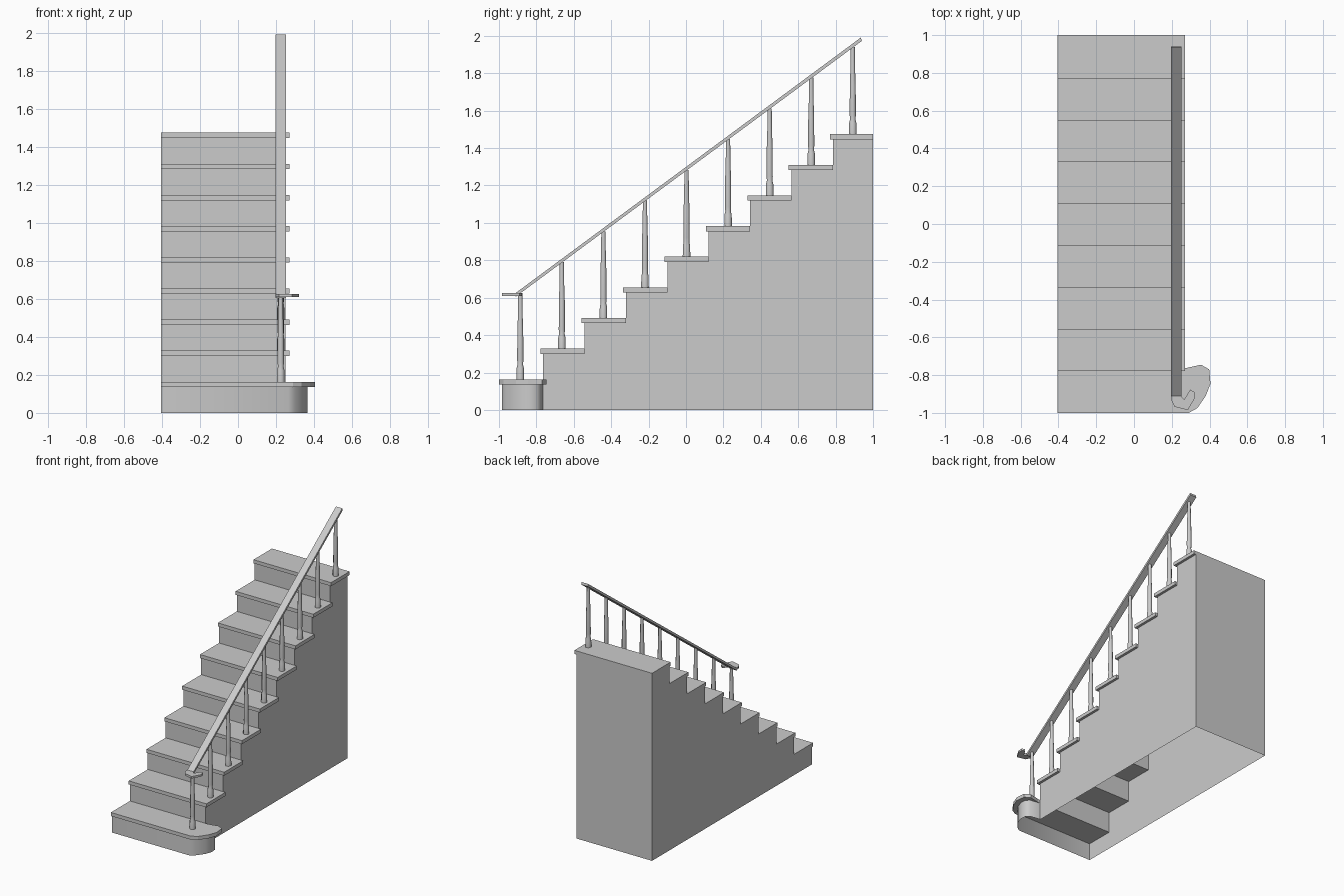
import bpy, bmesh, math
from mathutils import Vector

if "Cube" in bpy.data.objects:
    bpy.data.objects.remove(bpy.data.objects["Cube"])

STEPS, RISE, RUN = 9, 0.1638, 0.2213
LEFT, WALL, LIP = -0.405, 0.25, 0.27
RAIL_X, THICK = 0.225, 0.028


def front(i):
    return -1 + RUN * i


def prism(name, pts, offset, drop=(), caps=(True, True), smooth=None):
    """Extrude a closed outline; drop lists side faces left open."""
    bm = bmesh.new()
    off = Vector(offset)
    a = [bm.verts.new(p) for p in pts]
    b = [bm.verts.new(Vector(p) + off) for p in pts]
    n = len(pts)
    sides = [bm.faces.new((a[i], a[(i + 1) % n], b[(i + 1) % n], b[i])) for i in range(n)]
    ends = [bm.faces.new(a[::-1]), bm.faces.new(b)]
    bmesh.ops.recalc_face_normals(bm, faces=bm.faces[:])
    gone = [sides[i] for i in drop] + [f for f, keep in zip(ends, caps) if not keep]
    if gone:
        bmesh.ops.delete(bm, geom=gone, context='FACES')
    return finish(name, bm, smooth)


def finish(name, bm, smooth=None):
    me = bpy.data.meshes.new(name)
    bm.to_mesh(me)
    bm.free()
    ob = bpy.data.objects.new(name, me)
    bpy.context.collection.objects.link(ob)
    if smooth:
        bpy.ops.object.select_all(action='DESELECT')
        ob.select_set(True)
        bpy.context.view_layer.objects.active = ob
        bpy.ops.object.shade_smooth_by_angle(angle=math.radians(smooth))
    return ob


# Hollow stair body: stepped side walls, risers and back, open underneath
profile = [(front(1) + 0.015, 0), (front(1) + 0.015, RISE - THICK)]
drop = [0]
for i in range(1, STEPS):
    y0 = front(i) + 0.015
    y1 = front(i + 1) + 0.015 if i < STEPS - 1 else 1.0
    z = RISE * (i + 1) - THICK
    drop.append(len(profile))
    if i > 0:
        profile.append((y0, z))
        drop[-1] = len(profile) - 1
    profile.append((y1, z))
profile.append((1.0, 0))
drop.append(len(profile) - 1)
prism("stair_body", [(LEFT, y, z) for y, z in profile], (WALL - LEFT, 0, 0), drop)

# Treads with a small nosing at the front and on the open side
for i in range(1, STEPS):
    y0 = front(i)
    y1 = front(i + 1) + 0.015 if i < STEPS - 1 else 1.0
    z = RISE * (i + 1) - THICK
    prism(f"tread_{i + 1}", [(LEFT, y0, z), (LIP, y0, z), (LIP, y1, z), (LEFT, y1, z)],
          (0, 0, THICK))

# Rounded starting step: base wall and overhanging tread
back = front(1) + 0.015
base = [(LEFT, back), (LEFT, -0.985), (0.265, -0.985), (0.30, -0.96), (0.345, -0.90),
        (0.365, -0.845), (0.36, -0.80), (0.335, -0.775), (WALL, back)]
prism("starting_step_base", [(x, y, 0) for x, y in base], (0, 0, RISE - THICK),
      drop=[len(base) - 1], caps=(False, False), smooth=40)
nose = [(LEFT, back), (LEFT, -1), (0.29, -1), (0.335, -0.975), (0.38, -0.91),
        (0.405, -0.845), (0.398, -0.77), (0.355, -0.745), (LIP, back)]
prism("starting_tread", [(x, y, RISE - THICK) for x, y in nose], (0, 0, THICK))


# Sloping handrail with a flat scrolled end
def rail_top(y):
    return 1.299 + 0.74 * y


rail = [(-0.912, rail_top(-0.912)), (0.935, rail_top(0.935)),
        (0.94, rail_top(0.94) - 0.022), (-0.912, rail_top(-0.912) - 0.02)]
prism("handrail", [(0.197, y, z) for y, z in rail], (0.055, 0, 0))
scroll = [(0.197, -0.905), (0.199, -0.935), (0.215, -0.968), (0.285, -0.985), (0.32, -0.925),
          (0.32, -0.89), (0.298, -0.877), (0.266, -0.928), (0.252, -0.915), (0.252, -0.905)]
prism("handrail_scroll", [(x, y, 0.609) for x, y in scroll], (0, 0, 0.016))


# Turned balusters, one per step
def baluster(name, y, z0, z1):
    shape = [(0, .022), (.13, .021), (.17, .016), (.22, .018),
             (.55, .017), (.72, .014), (1, .012)]
    bm = bmesh.new()
    rings = []
    for t, r in shape:
        rings.append([bm.verts.new((RAIL_X + r * math.cos(math.tau * k / 8 + math.pi / 8),
                                    y + r * math.sin(math.tau * k / 8 + math.pi / 8),
                                    z0 + t * (z1 - z0))) for k in range(8)])
    for lo, hi in zip(rings, rings[1:]):
        for k in range(8):
            m = (k + 1) % 8
            bm.faces.new((lo[k], lo[m], hi[m], hi[k]))
    bm.faces.new(rings[0][::-1])
    bm.faces.new(rings[-1])
    finish(name, bm, 50)


for i in range(STEPS):
    y = -0.886 + 0.2222 * i
    baluster(f"baluster_{i + 1}", y, RISE * (i + 1), rail_top(y) - 0.018)
